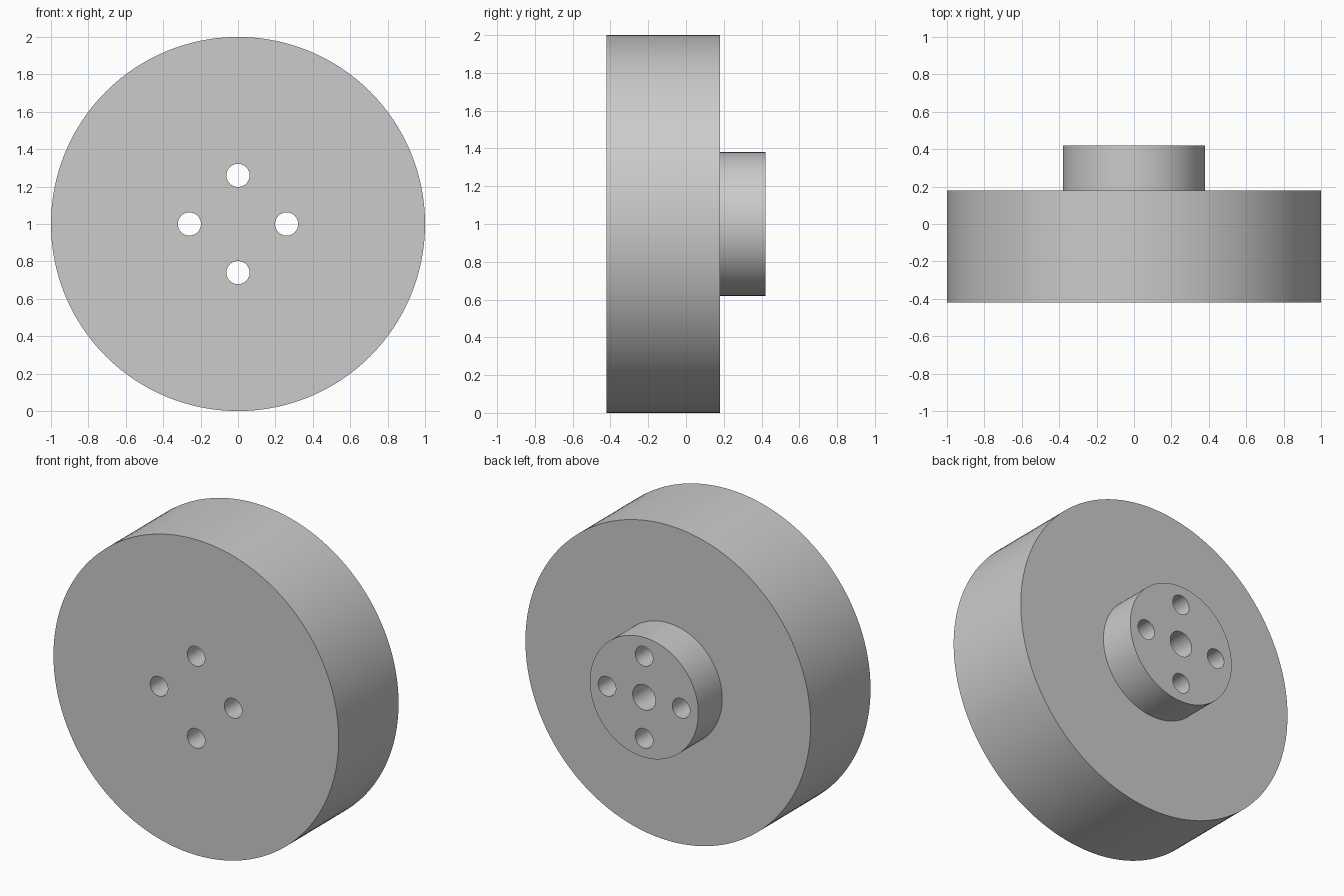
import bpy
import bmesh
import math
from mathutils import Matrix, Vector

cube = bpy.data.objects.get("Cube")
if cube:
    bpy.data.objects.remove(cube, do_unlink=True)

grey = bpy.data.materials.new("plain grey")
grey.use_nodes = True
colour = (0.6, 0.6, 0.6, 1)
grey.diffuse_color = colour
grey.node_tree.nodes["Principled BSDF"].inputs["Base Color"].default_value = colour

CENTRE = Vector((0, 0, 1))
FRONT, BACK, HUB_END, BORE_END = -0.42, 0.18, 0.42, -0.1


def make_object(name, bm):
    bmesh.ops.recalc_face_normals(bm, faces=bm.faces)
    mesh = bpy.data.meshes.new(name)
    bm.to_mesh(mesh)
    bm.free()
    mesh.materials.append(grey)
    obj = bpy.data.objects.new(name, mesh)
    bpy.context.collection.objects.link(obj)
    return obj


# Wheel disc, rear hub and blind centre bore, turned from one profile of (radius, y)
profile = [(0, FRONT), (1, FRONT), (1, BACK), (0.38, BACK),
           (0.38, HUB_END), (0.08, HUB_END), (0.08, BORE_END), (0, BORE_END)]
bm = bmesh.new()
verts = [bm.verts.new((r, y, CENTRE.z)) for r, y in profile]
edges = [bm.edges.new(pair) for pair in zip(verts, verts[1:])]
bmesh.ops.spin(bm, geom=verts + edges, cent=CENTRE, axis=(0, 1, 0),
               angle=math.tau, steps=128)
bmesh.ops.remove_doubles(bm, verts=bm.verts, dist=0.0001)
# Merge the flat fans into clean caps
bmesh.ops.dissolve_limit(bm, angle_limit=math.radians(0.5),
                         verts=bm.verts, edges=bm.edges)
wheel = make_object("wheel_with_hub", bm)

# Four bolt holes right through the disc and hub
bm = bmesh.new()
for i in range(4):
    angle = i * math.tau / 4
    offset = Vector((math.cos(angle), 0, math.sin(angle))) * 0.26
    bmesh.ops.create_cone(
        bm, cap_ends=True, segments=48, radius1=0.062, radius2=0.062, depth=2,
        matrix=Matrix.Translation(CENTRE + offset) @ Matrix.Rotation(math.pi / 2, 4, 'X'))
cutter = make_object("bolt_hole_cutter", bm)
cutter.hide_render = True

cut = wheel.modifiers.new("bolt holes", 'BOOLEAN')
cut.operation = 'DIFFERENCE'
cut.solver = 'EXACT'
cut.object = cutter

bpy.ops.object.select_all(action='DESELECT')
wheel.select_set(True)
bpy.context.view_layer.objects.active = wheel
bpy.ops.object.modifier_apply(modifier=cut.name)
bpy.data.objects.remove(cutter, do_unlink=True)
bpy.ops.object.shade_smooth_by_angle(angle=math.radians(30))
